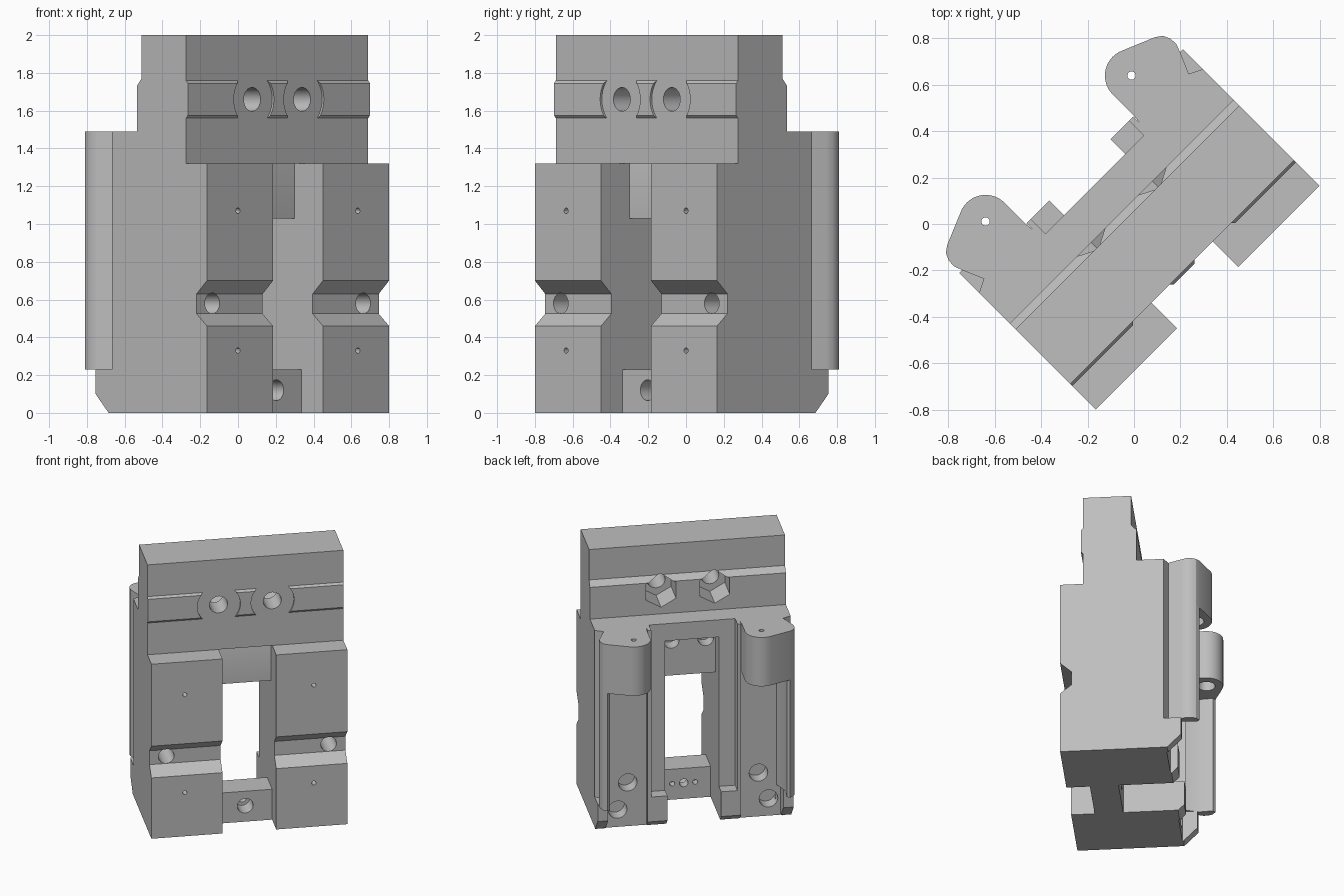
import bpy, bmesh
from math import radians, cos, sin, pi
from mathutils import Matrix

cube = bpy.data.objects.get("Cube")
if cube:
    bpy.data.objects.remove(cube, do_unlink=True)

GREY = (0.52, 0.52, 0.52, 1)
mat = bpy.data.materials.new("plain grey")
mat.use_nodes = True
mat.diffuse_color = GREY
mat.node_tree.nodes["Principled BSDF"].inputs["Base Color"].default_value = GREY

# The block stands turned 45 degrees; parts are laid out square to it first
TURN = Matrix.Rotation(radians(45), 4, 'Z')
HALF = 0.682      # half width of the block
GAP = 0.187       # half width of the window
parts = []


def finish(name, bm):
    bmesh.ops.recalc_face_normals(bm, faces=bm.faces)
    bm.transform(TURN)
    mesh = bpy.data.meshes.new(name)
    bm.to_mesh(mesh)
    bm.free()
    mesh.materials.append(mat)
    ob = bpy.data.objects.new(name, mesh)
    bpy.context.collection.objects.link(ob)
    return ob


def prism(name, axis, pts, a, b):
    """Extrude a (y, z) outline along x, or an (x, y) outline along z."""
    def place(p, t):
        return (t, p[0], p[1]) if axis == 'X' else (p[0], p[1], t)
    bm = bmesh.new()
    face = bm.faces.new([bm.verts.new(place(p, a)) for p in pts])
    new = bmesh.ops.extrude_face_region(bm, geom=[face])["geom"]
    move = (b - a, 0, 0) if axis == 'X' else (0, 0, b - a)
    bmesh.ops.translate(bm, vec=move,
                        verts=[v for v in new if isinstance(v, bmesh.types.BMVert)])
    ob = finish(name, bm)
    parts.append(ob)
    return ob


def box(name, x, y, z):
    pts = [(y[0], z[0]), (y[1], z[0]), (y[1], z[1]), (y[0], z[1])]
    return prism(name, 'X', pts, x[0], x[1])


def bore(ob, axis, c, a, b, r, seg=24):
    """Cut a round hole; c is the centre in the plane across the axis."""
    bm = bmesh.new()
    bmesh.ops.create_cone(bm, cap_ends=True, segments=seg, radius1=r, radius2=r,
                          depth=abs(b - a))
    mid = (a + b) / 2
    if axis == 'Y':
        bm.transform(Matrix.Rotation(radians(90), 4, 'X'))
        bm.transform(Matrix.Translation((c[0], mid, c[1])))
    else:
        bm.transform(Matrix.Translation((c[0], c[1], mid)))
    cutter = finish("hole_cutter", bm)
    cutter.hide_render = True
    mod = ob.modifiers.new("hole", 'BOOLEAN')
    mod.operation = 'DIFFERENCE'
    mod.solver = 'EXACT'
    mod.object = cutter
    bpy.context.view_layer.objects.active = ob
    bpy.ops.object.modifier_apply(modifier=mod.name)
    bpy.data.objects.remove(cutter, do_unlink=True)


# Upper block with stepped back, and the raised rib on its front
upper = prism("upper_block", 'X',
              [(-0.293, 1.32), (-0.293, 2), (0.04, 2), (0.04, 1.77),
               (0.076, 1.73), (0.076, 1.32)], -HALF, HALF)
rib = prism("front_rib", 'X',
            [(-0.28, 1.56), (-0.293, 1.56), (-0.306, 1.575), (-0.306, 1.745),
             (-0.293, 1.76), (-0.28, 1.76)], -HALF, HALF)
for s in (1, -1):
    bore(upper, 'Y', (s * GAP, 1.66), -0.4, 0.2, 0.063)
    bore(upper, 'Y', (s * GAP, 1.66), -0.12, 0.2, 0.12, 6)
    bore(rib, 'Y', (s * GAP, 1.66), -0.4, -0.2, 0.15, 40)

# Cross bars between the two columns
top_bar = prism("top_bar", 'X',
                [(-0.237, 1.03), (-0.237, 1.4), (-0.2, 1.49), (0.24, 1.49),
                 (0.24, 1.36), (0.1, 1.36), (0.1, 1.03)], -GAP, GAP)
low_bar = box("low_bar", (-GAP, GAP), (-0.287, -0.09), (0, 0.23))
for s in (1, -1):
    bore(top_bar, 'Y', (s * 0.12, 1.29), 0, 0.15, 0.055)
    bore(low_bar, 'Y', (s * 0.08, 0.12), -0.15, 0, 0.018, 12)
bore(low_bar, 'Y', (0, 0.12), -0.4, -0.16, 0.055)
bore(low_bar, 'Y', (0, 0.12), -0.2, 0, 0.03)

for s, side in ((1, "left_"), (-1, "right_")):
    # Column with a V groove across its front pad
    col = prism(side + "column", 'X',
                [(-0.449, 0), (-0.449, 0.46), (-0.372, 0.525), (-0.372, 0.63),
                 (-0.449, 0.7), (-0.449, 1.32), (-0.293, 1.32), (-0.293, 1.49),
                 (0.24, 1.49), (0.24, 0)], s * GAP, s * HALF)
    for z in (0.33, 1.07):
        bore(col, 'Y', (s * 0.449, z), -0.5, -0.3, 0.015, 12)
    bore(col, 'Y', (s * 0.565, 0.58), -0.5, -0.15, 0.055)

    # Channel floor and chamfered rear corner
    floor = box(side + "channel_floor", (s * 0.32, s * 0.62), (0.1, 0.28), (0, 1.49))
    for c in ((0.455, 0.33), (0.525, 0.13)):
        bore(col, 'Y', (s * c[0], c[1]), 0.18, 0.5, 0.065)
        bore(floor, 'Y', (s * c[0], c[1]), 0.18, 0.5, 0.065)
        bore(floor, 'Y', (s * c[0], c[1]), 0.05, 0.3, 0.025, 16)
    prism(side + "rear_corner", 'Z',
          [(s * x, y) for x, y in ((HALF, 0.23), (HALF, 0.262), (0.62, 0.293),
                                   (0.58, 0.23))], 0, 1.49)

    # Lug with a rounded nose, and the long side wall below it
    wall = [(0.62, 0.28), (0.665, 0.385), (0.678, 0.42), (0.676, 0.455),
            (0.662, 0.485), (0.635, 0.505)]
    nose = [(0.445 + 0.115 * cos(a), 0.46 + 0.115 * sin(a))
            for a in (radians(66) + i * radians(114) / 14 for i in range(15))]
    lug = prism(side + "lug", 'Z',
                [(s * x, y) for x, y in wall + nose + [(0.33, 0.33), (0.32, 0.24)]],
                1.12, 1.49)
    bore(lug, 'Z', (s * 0.445, 0.46), 1.0, 1.6, 0.018, 16)
    bore(lug, 'Z', (s * 0.445, 0.46), 1.0, 1.3, 0.06)
    prism(side + "side_wall", 'Z',
          [(s * x, y) for x, y in wall + [(0.615, 0.49), (0.622, 0.39), (0.58, 0.28)]],
          0.23, 1.12)
    box(side + "inner_rail", (s * 0.3, s * 0.325), (0.2, 0.33), (0.2, 1.49))

    # Chamfered feet at the bottom rear
    prism(side + "inner_foot", 'X',
          [(0.2, 0), (0.287, 0), (0.33, 0.043), (0.33, 0.23), (0.2, 0.23)],
          s * GAP, s * 0.325)
    prism(side + "outer_foot", 'X',
          [(0.2, 0), (0.287, 0), (0.384, 0.1), (0.384, 0.23), (0.2, 0.23)],
          s * 0.61, s * HALF)

# Smooth the round surfaces and keep the machined edges sharp
bpy.ops.object.select_all(action='DESELECT')
for ob in parts:
    ob.select_set(True)
bpy.context.view_layer.objects.active = parts[0]
bpy.ops.object.shade_smooth_by_angle(angle=radians(28))
